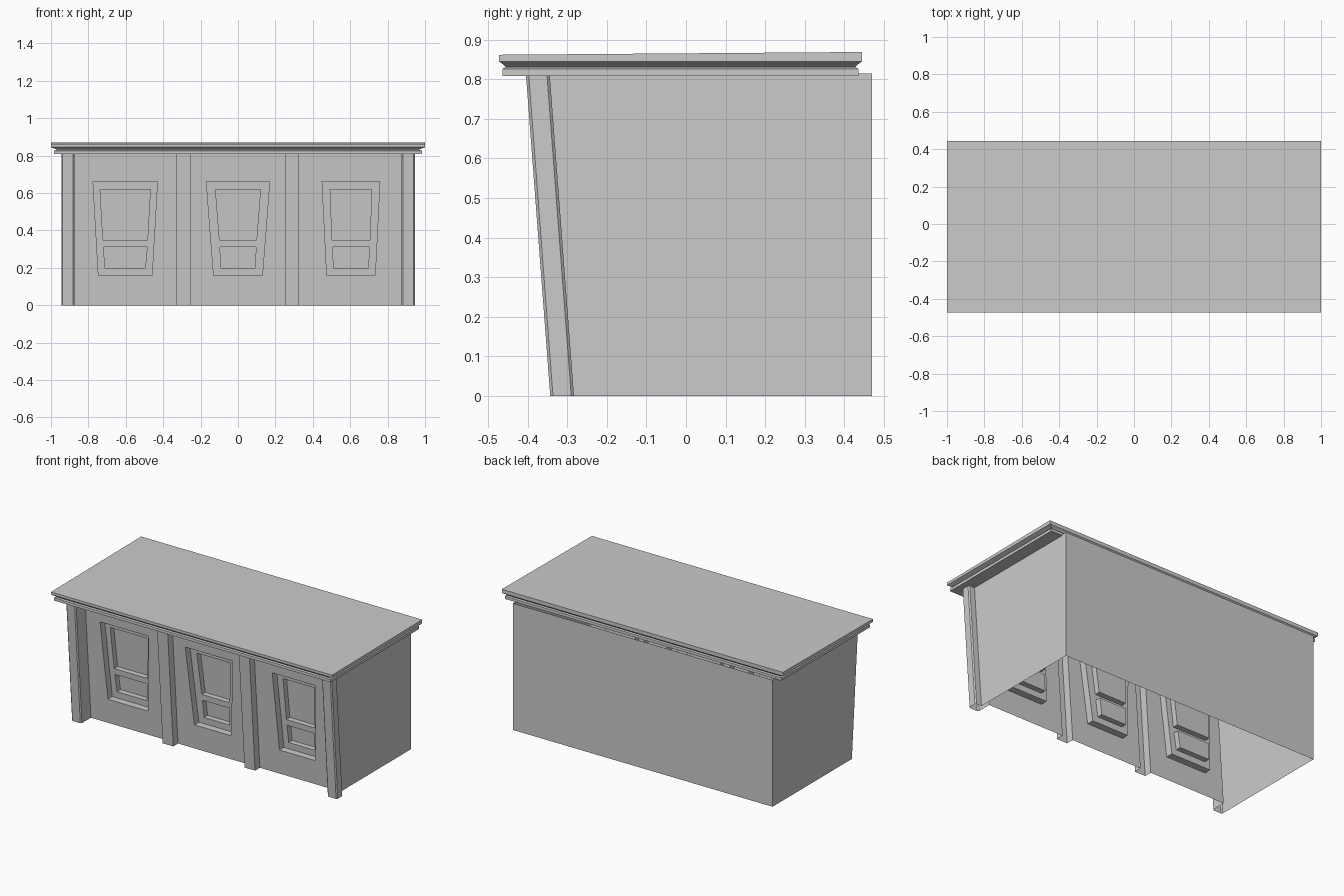
import bpy, bmesh

if "Cube" in bpy.data.objects:
    bpy.data.objects.remove(bpy.data.objects["Cube"])

H = 0.815          # wall height
LEAN = 0.0755      # forward lean of the front per unit height
WALL_Y = -0.245    # front wall plane at ground level
PILASTER_Y = -0.294
POST_Y = -0.343    # front of corner posts at ground level
POST_BACK = -0.283
BACK_Y = 0.47


def finish(name, bm):
    bmesh.ops.remove_doubles(bm, verts=bm.verts, dist=1e-5)
    bmesh.ops.recalc_face_normals(bm, faces=bm.faces)
    me = bpy.data.meshes.new(name)
    bm.to_mesh(me)
    bm.free()
    ob = bpy.data.objects.new(name, me)
    bpy.context.collection.objects.link(ob)
    return ob


def strip(bm, path):
    """Raise a plan polyline into a wall; everything but the back leans."""
    pairs = []
    for x, y in path:
        top = y if y == BACK_Y else y - LEAN * H
        pairs.append((bm.verts.new((x, y, 0)), bm.verts.new((x, top, H))))
    for (a, b), (c, d) in zip(pairs, pairs[1:]):
        bm.faces.new((a, c, d, b))


def point(p, depth):
    return (p[0], WALL_Y - LEAN * p[1] + depth, p[1])


def ring(bm, outer, d0, inner, d1):
    """Four quads joining two quads on the leaning wall at given depths."""
    a = [bm.verts.new(point(p, d0)) for p in outer]
    b = [bm.verts.new(point(p, d1)) for p in inner]
    for i in range(4):
        j = (i + 1) % 4
        bm.faces.new((a[i], a[j], b[j], b[i]))


def trapezoid(cx, wb, zb, wt, zt):
    return [(cx - wb, zb), (cx + wb, zb), (cx + wt, zt), (cx - wt, zt)]


def mid_cut(q, z):
    """Points where the height z meets the left and right edges of a quad."""
    t = (z - q[0][1]) / (q[3][1] - q[0][1])
    return [(q[a][0] + t * (q[b][0] - q[a][0]), z) for a, b in ((0, 3), (1, 2))]


FRAME, PANE = 0.045, 0.08   # recess depths


def window_bay(bm, x0, x1, opening, panes):
    bay = [(x0, 0), (x1, 0), (x1, H), (x0, H)]
    ring(bm, bay, 0, opening, 0)
    ring(bm, opening, 0, opening, FRAME)
    l, r = mid_cut(opening, 0.333)
    halves = [[opening[0], opening[1], r, l], [l, r, opening[2], opening[3]]]
    for half, pane in zip(halves, panes):
        ring(bm, half, FRAME, pane, FRAME)
        ring(bm, pane, FRAME, pane, PANE)
        bm.faces.new([bm.verts.new(point(p, PANE)) for p in pane])


bm = bmesh.new()
# chamfered corner posts continuing into side and back walls:
# the right side wall is set in behind its post, the left one is flush
right = [(0.875, WALL_Y), (0.875, POST_Y + 0.007), (0.882, POST_Y), (0.938, POST_Y),
         (0.945, POST_Y + 0.007), (0.945, POST_BACK - 0.007), (0.938, POST_BACK),
         (0.902, POST_BACK), (0.902, BACK_Y)]
left = [(-0.945, BACK_Y)] + [(-x, y) for x, y in reversed(right[:5])]
strip(bm, right + left)
# middle pilasters
for x0, x1 in ((-0.33, -0.255), (0.252, 0.327)):
    strip(bm, [(x0, WALL_Y), (x0, PILASTER_Y), (x1, PILASTER_Y), (x1, WALL_Y)])
# three window bays: centre, opening half widths, pane half widths
bays = [(-0.875, -0.33, -0.603, (0.143, 0.172), (0.107, 0.117, 0.119, 0.134)),
        (-0.255, 0.252, 0.0, (0.130, 0.169), (0.090, 0.097, 0.099, 0.120)),
        (0.327, 0.875, 0.604, (0.129, 0.154), (0.093, 0.098, 0.101, 0.111))]
for x0, x1, cx, (ob, ot), (a, b, c, d) in bays:
    window_bay(bm, x0, x1, trapezoid(cx, ob, 0.158, ot, 0.662),
               [trapezoid(cx, a, 0.2, b, 0.312), trapezoid(cx, c, 0.35, d, 0.618)])
finish("walls", bm)

# cornice and gently sloped roof, lofted from (inset, height) rings
bm = bmesh.new()
profile = [(0.008, 0.808), (0.008, 0.826), (0.016, 0.831), (0.012, 0.836),
           (0.0, 0.845), (0.0, 0.862)]
loops = []
for inset, z in profile:
    x, y0, y1 = 1.0 - 2 * inset, -0.472 + inset, 0.444 - inset
    zb = z + 0.007 if z == profile[-1][1] else z
    loops.append([bm.verts.new(p) for p in
                  ((-x, y0, z), (x, y0, z), (x, y1, zb), (-x, y1, zb))])
for lo, hi in zip(loops, loops[1:]):
    for i in range(4):
        j = (i + 1) % 4
        bm.faces.new((lo[i], lo[j], hi[j], hi[i]))
bm.faces.new(loops[-1])
bm.faces.new(loops[0][::-1])
finish("roof_cornice", bm)
